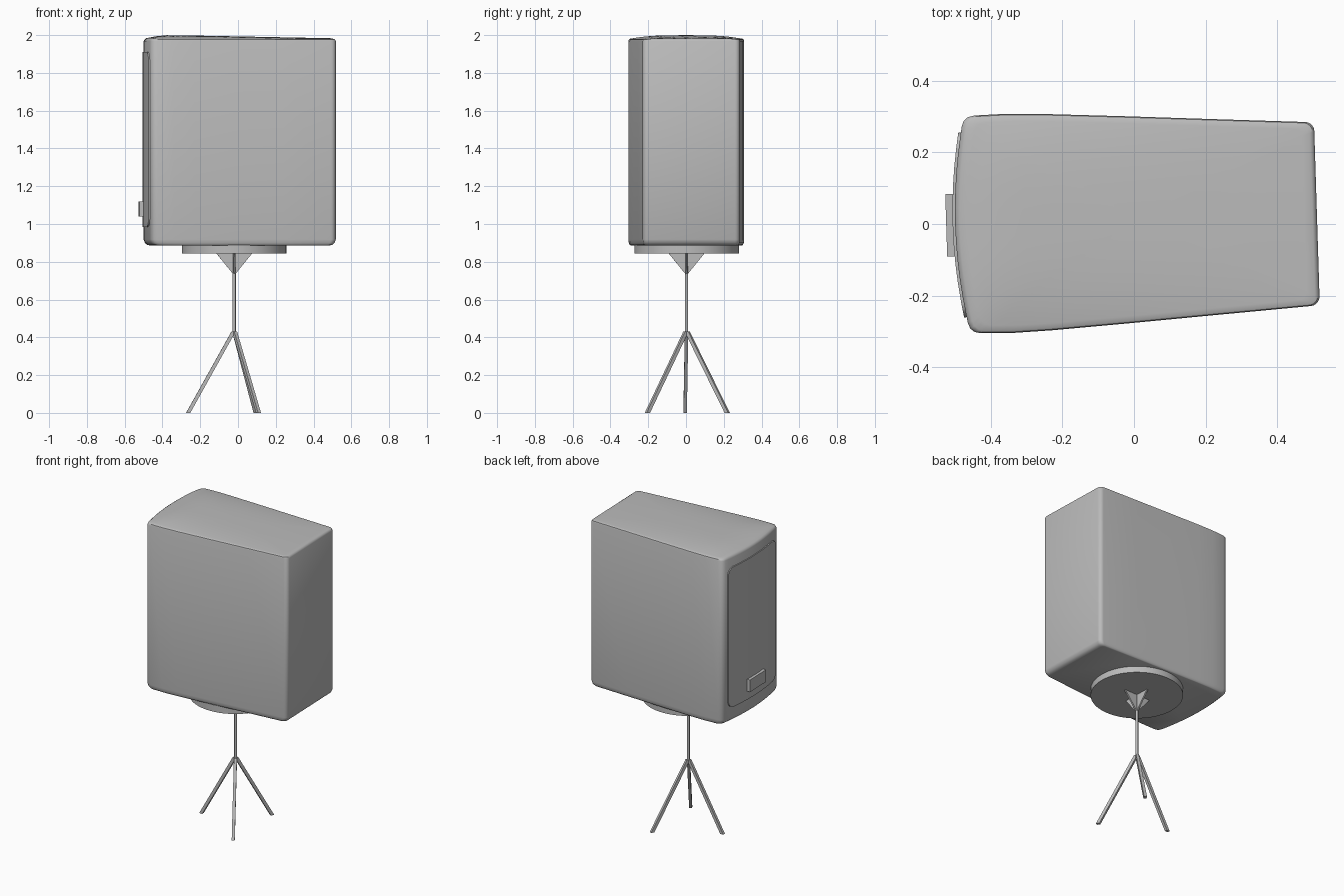
import bpy, bmesh, math
from mathutils import Matrix, Vector

if "Cube" in bpy.data.objects:
    bpy.data.objects.remove(bpy.data.objects["Cube"])

GREY = (0.5, 0.5, 0.5, 1)
grey = bpy.data.materials.new("plain grey")
grey.use_nodes = True
grey.diffuse_color = GREY
grey.node_tree.nodes["Principled BSDF"].inputs["Base Color"].default_value = GREY

# The whole assembly is turned slightly around the pole
PLACE = Matrix.Translation((-0.02, 0.003, 0)) @ Matrix.Rotation(math.radians(1.8), 4, "Z")
CABINET_SHIFT = Matrix.Translation((0, 0.009, 0))


def finish(name, bm, extra=Matrix.Identity(4), smooth=True):
    bmesh.ops.recalc_face_normals(bm, faces=bm.faces)
    bm.transform(PLACE @ extra)
    mesh = bpy.data.meshes.new(name)
    bm.to_mesh(mesh)
    bm.free()
    mesh.materials.append(grey)
    obj = bpy.data.objects.new(name, mesh)
    bpy.context.collection.objects.link(obj)
    if smooth:
        bpy.ops.object.select_all(action="DESELECT")
        obj.select_set(True)
        bpy.context.view_layer.objects.active = obj
        bpy.ops.object.shade_smooth_by_angle(angle=math.radians(35))
    return obj


def loft(bm, rings):
    """Skin a list of equal closed rings and cap both ends."""
    loops = [[bm.verts.new(p) for p in ring] for ring in rings]
    n = len(loops[0])
    for a, b in zip(loops, loops[1:]):
        for i in range(n):
            j = (i + 1) % n
            bm.faces.new((a[i], a[j], b[j], b[i]))
    bm.faces.new(loops[0])
    bm.faces.new(loops[-1])


def cylinder(name, radius, z0, z1, sides):
    bm = bmesh.new()
    bmesh.ops.create_cone(bm, cap_ends=True, segments=sides, radius1=radius, radius2=radius,
                          depth=z1 - z0, matrix=Matrix.Translation((0, 0, (z0 + z1) / 2)))
    return finish(name, bm)


def front_x(y):
    return -0.479 + 0.36 * y * y


# Cabinet plan: bowed front, rounded corners, sides tapering to the rear
half = [(front_x(y), y) for y in (0, 0.05, 0.1, 0.15, 0.2, 0.25)]
half += [(-0.452, 0.275), (-0.446, 0.29), (-0.434, 0.3), (-0.415, 0.304), (-0.33, 0.306),
         (-0.22, 0.302), (0, 0.289), (0.25, 0.273)]
for k in range(6):
    a = math.radians(90 - 18 * k)
    half.append((0.505 + 0.026 * math.cos(a), 0.231 + 0.026 * math.sin(a)))
half.append((0.531, 0))
plan = half + [(x, -y) for x, y in reversed(half[1:-1])]
MID = 0.026


def ring(inset_x, inset_y, z):
    sx, sy = 1 - inset_x / 0.505, 1 - inset_y / 0.306
    return [(MID + (x - MID) * sx, y * sy, z) for x, y in plan]


def crowned(s):
    """Ring of the domed top, highest just behind the front."""
    points = []
    for x, y in plan:
        px, py = MID + (x - MID) * s, y * s
        if px < -0.33:
            rise = 0.021 * (1 - ((-0.33 - px) / 0.15) ** 2)
        else:
            rise = 0.021 - 0.017 * (px + 0.33) / 0.86
        width = 0.306 - 0.057 * max(0, px + 0.33)
        points.append((px, py, 1.979 + max(0, rise) * (1 - min(1, abs(py) / width) ** 3)))
    return points


bm = bmesh.new()
rings = [ring(0.036, 0.012, 0.886), ring(0.02, 0.007, 0.889), ring(0.007, 0.002, 0.899),
         ring(0, 0, 0.918), ring(0, 0, 1.968), ring(0.005, 0.003, 1.977)]
rings += [crowned(s) for s in (0.975, 0.93, 0.86, 0.76, 0.62, 0.45, 0.25, 0.08)]
loft(bm, rings)
finish("cabinet", bm, CABINET_SHIFT)

# Bowed front grille with rounded corners
HALF_W, LOW, HIGH, CORNER = 0.258, 0.985, 1.91, 0.045
ys = [-HALF_W + CORNER * (1 - math.cos(math.radians(15 * k))) for k in range(7)]
ys += [-0.16, -0.11, -0.055]
ys = ys + [0] + [-y for y in reversed(ys)]
bm = bmesh.new()
sections = []
for y in ys:
    d = max(0, abs(y) - (HALF_W - CORNER))
    cut = CORNER - math.sqrt(max(0, CORNER ** 2 - d ** 2))
    face, back = front_x(y) - 0.007, front_x(y) + 0.02
    sections.append([(face, y, LOW + cut), (face, y, HIGH - cut),
                     (back, y, HIGH - cut), (back, y, LOW + cut)])
loft(bm, sections)
finish("front_grille", bm, CABINET_SHIFT)

# Small blank plate on the grille
bm = bmesh.new()
bmesh.ops.create_cube(bm, size=1, matrix=Matrix.Translation((-0.491, 0, 1.08))
                      @ Matrix.Diagonal((0.026, 0.175, 0.08, 1)))
finish("grille_plate", bm, CABINET_SHIFT, smooth=False)

# Stand: mounting disc and pole
cylinder("mounting_disc", 0.277, 0.845, 0.89, 64)
cylinder("pole", 0.0085, 0.415, 0.85, 12)

# Crossed triangular gussets under the disc
for name, turn in (("gusset_lengthwise", 0), ("gusset_crosswise", 90)):
    bm = bmesh.new()
    sides = [[(-0.097, t, 0.847), (0.097, t, 0.847), (0.006, t, 0.735), (-0.006, t, 0.735)]
             for t in (-0.005, 0.005)]
    loft(bm, sides)
    finish(name, bm, Matrix.Rotation(math.radians(turn), 4, "Z"), smooth=False)

# Three splayed legs with feet cut flat on the floor
for i in range(3):
    bm = bmesh.new()
    corners = [(-1, -1), (1, -1), (1, 1), (-1, 1)]
    legs = [[(out + 0.011 * a, 0.009 * b, z) for a, b in corners]
            for out, z in ((0.244, 0), (0.004, 0.43))]
    loft(bm, legs)
    finish(f"tripod_leg_{i + 1}", bm, Matrix.Rotation(math.radians(60 + 120 * i), 4, "Z"), smooth=False)
